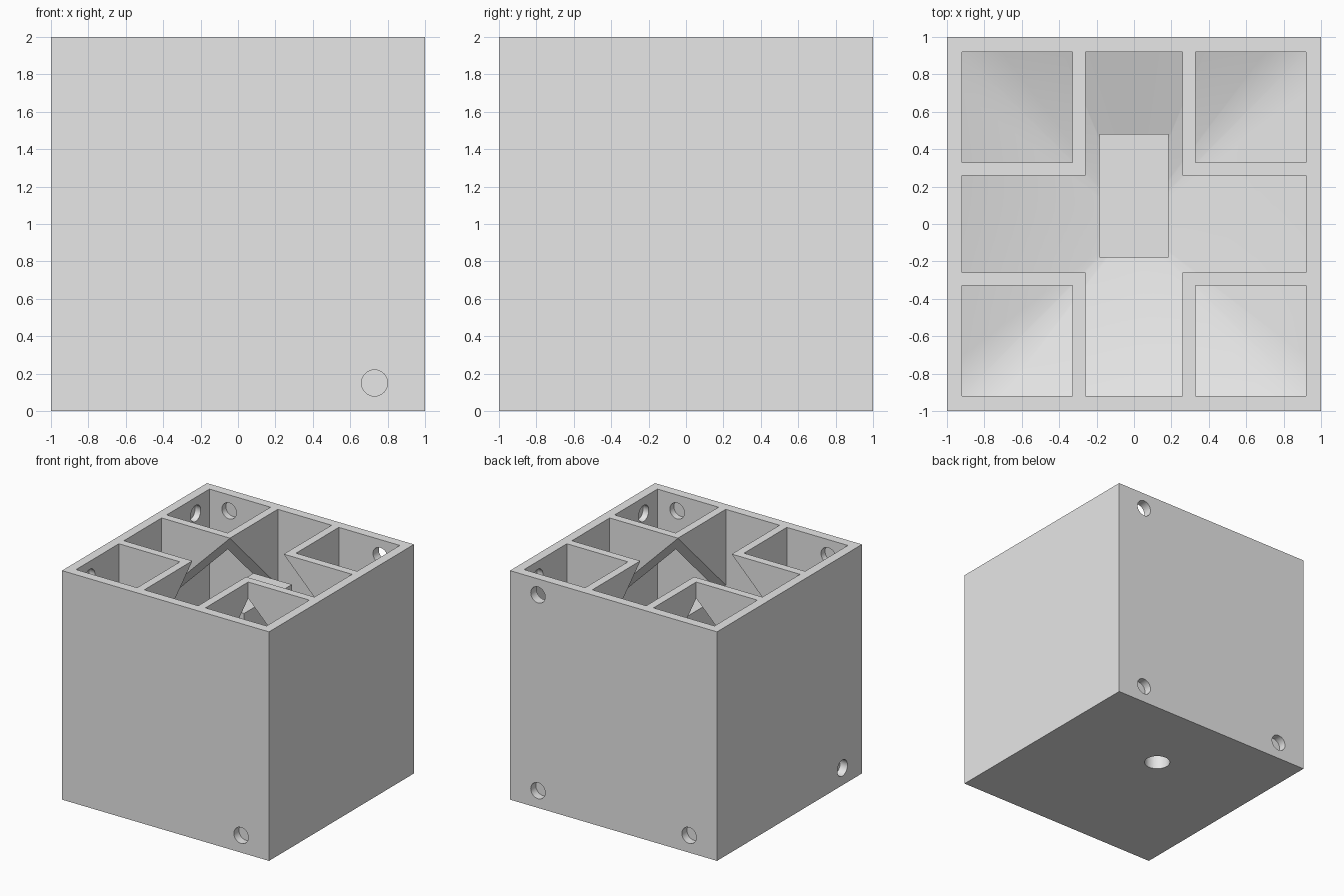
import bpy, bmesh, math
from mathutils import Matrix, Vector

if "Cube" in bpy.data.objects:
    bpy.data.objects.remove(bpy.data.objects["Cube"], do_unlink=True)

grey = bpy.data.materials.new("plain_grey")
grey.use_nodes = True
grey.diffuse_color = (0.8, 0.8, 0.8, 1)
grey.node_tree.nodes["Principled BSDF"].inputs["Base Color"].default_value = grey.diffuse_color

INNER = 0.92            # inside face of the outer walls
MID, POCKET = 0.26, 0.33  # channel half width, pocket inner corner
MAGNET = 0.73           # magnet hole offset
PIPE = 0.105            # pipe radius
FLOOR, RIM = 0.13, 0.4  # funnel heights at centre and wall


def finish(bm, name):
    bmesh.ops.recalc_face_normals(bm, faces=bm.faces)
    mesh = bpy.data.meshes.new(name)
    bm.to_mesh(mesh)
    bm.free()
    mesh.materials.append(grey)
    obj = bpy.data.objects.new(name, mesh)
    bpy.context.collection.objects.link(obj)
    return obj


def box(name, lo, hi):
    lo, hi = Vector(lo), Vector(hi)
    bm = bmesh.new()
    bmesh.ops.create_cube(bm, size=1, matrix=Matrix.Translation((lo + hi) / 2)
                          @ Matrix.Diagonal((*(hi - lo), 1)))
    return finish(bm, name)


def rod(name, start, end, radius):
    start, end = Vector(start), Vector(end)
    axis = end - start
    turn = Vector((0, 0, 1)).rotation_difference(axis).to_matrix().to_4x4()
    bm = bmesh.new()
    bmesh.ops.create_cone(bm, cap_ends=True, segments=32, radius1=radius, radius2=radius,
                          depth=axis.length, matrix=Matrix.Translation((start + end) / 2) @ turn)
    return finish(bm, name)


def cut(obj, cutters):
    for cutter in cutters:
        cutter.hide_render = True
        mod = obj.modifiers.new("cut", "BOOLEAN")
        mod.operation, mod.solver, mod.object = "DIFFERENCE", "EXACT", cutter
    graph = bpy.context.evaluated_depsgraph_get()
    mesh = bpy.data.meshes.new_from_object(obj.evaluated_get(graph))
    obj.modifiers.clear()
    obj.data = mesh
    for cutter in cutters:
        bpy.data.objects.remove(cutter, do_unlink=True)


# Room cutter: straight walls above a funnel running from a square to a circle
def room():
    bm = bmesh.new()
    n = 48
    rings = [[], [], []]
    for i in range(n):
        a = math.tau * i / n
        c, s = math.cos(a), math.sin(a)
        k = INNER / max(abs(c), abs(s))
        rings[0].append(bm.verts.new((PIPE * c, PIPE * s, FLOOR)))
        rings[1].append(bm.verts.new((k * c, k * s, RIM)))
        rings[2].append(bm.verts.new((k * c, k * s, 2.2)))
    for low, high in zip(rings, rings[1:]):
        for i in range(n):
            j = (i + 1) % n
            bm.faces.new((low[i], low[j], high[j], high[i]))
    bm.faces.new(rings[0])
    bm.faces.new(rings[2])
    bmesh.ops.dissolve_limit(bm, angle_limit=0.001, verts=bm.verts, edges=bm.edges)
    return finish(bm, "room_cutter")


# Outer box with funnel floor, drain and magnet holes
outer_box = box("outer_box", (-1, -1, 0), (1, 1, 2))
cutters = [room(), rod("drain_cutter", (0, 0.3, -0.1), (0, 0.3, 0.6), PIPE)]
for turn in range(4):
    rot = Matrix.Rotation(turn * math.pi / 2, 3, "Z")
    for side in (-MAGNET, MAGNET):
        through = turn == 2 and side < 0
        depth = 1.1 if through else 0.975
        cutters.append(rod("upper_hole_cutter", rot @ Vector((side, -0.85, 1.86)),
                           rot @ Vector((side, -depth, 1.86)), 0.07))
for x, y, dx, dy in ((MAGNET, -1, 0, -1), (MAGNET, 1, 0, 1),
                     (-MAGNET, 1, 0, 1), (-1, -MAGNET, -1, 0)):
    cutters.append(rod("lower_hole_cutter", (x - 0.07 * dx, y - 0.07 * dy, 0.15),
                       (x + 0.1 * dx, y + 0.1 * dy, 0.15), 0.07))
cut(outer_box, cutters)

# Corner pocket dividers: mitred plates whose undersides slope down to the walls
plan = [(MID, MID), (INNER, MID), (INNER, POCKET), (POCKET, POCKET)]
bm = bmesh.new()
for sx in (-1, 1):
    for sy in (-1, 1):
        for swap in (False, True):
            top, low = [], []
            for p in plan:
                a, b = p[::-1] if swap else p
                z = 1.998 - (a - MID) - (b - MID)
                top.append(bm.verts.new((sx * a, sy * b, 2)))
                low.append(bm.verts.new((sx * a, sy * b, z)))
            bm.faces.new(top)
            bm.faces.new(low[::-1])
            for i in range(4):
                j = (i + 1) % 4
                bm.faces.new((top[i], low[i], low[j], top[j]))
finish(bm, "pocket_dividers")

# Central pipe tower with a bent passage inside
pipe_tower = box("pipe_tower", (-0.185, -0.18, 0.12), (0.185, 0.48, 1.63))
cut(pipe_tower, [
    rod("outlet_cutter", (0, 0.3, 0), (0, 0.3, 1.45), PIPE),
    rod("inlet_cutter", (0, 0, 0), (0, 0, 1.449), PIPE),
    box("bend_cutter", (-0.09, 0, 1.25), (0.09, 0.3, 1.44)),
    box("inlet_slot_cutter", (-0.3, -0.07, 0), (0.3, 0.07, 0.28)),
])

# Smooth round holes while keeping the box edges sharp
for obj in (outer_box, pipe_tower):
    bpy.ops.object.select_all(action="DESELECT")
    obj.select_set(True)
    bpy.context.view_layer.objects.active = obj
    bpy.ops.object.shade_smooth_by_angle(angle=math.radians(30))
